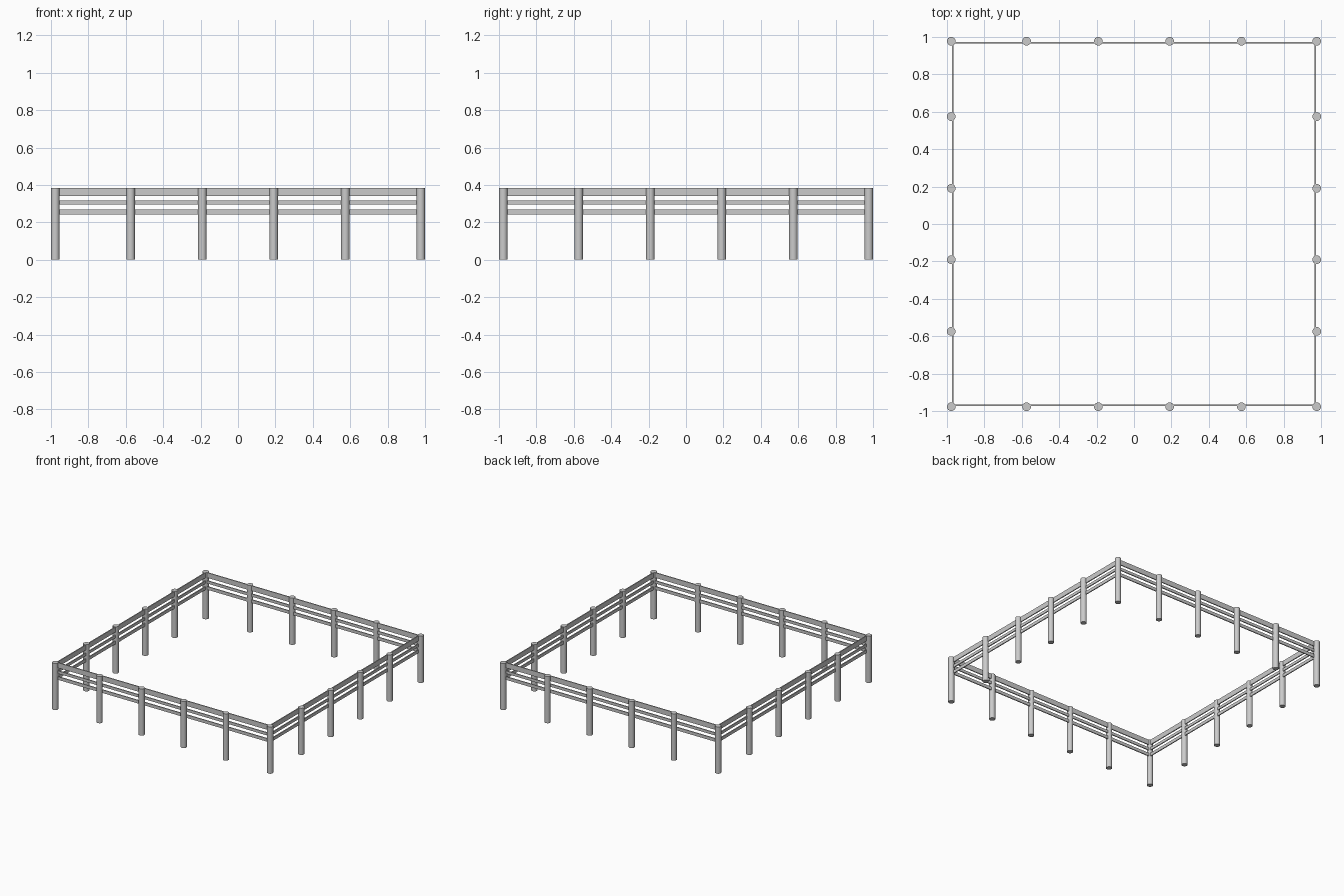
import bpy
from math import radians

cube = bpy.data.objects.get("Cube")
if cube:
    bpy.data.objects.remove(cube, do_unlink=True)

mat = bpy.data.materials.new("light grey")
mat.use_nodes = True
GREY = (0.6, 0.6, 0.6, 1)
mat.diffuse_color = GREY
mat.node_tree.nodes["Principled BSDF"].inputs["Base Color"].default_value = GREY

EDGE, RADIUS, HEIGHT = 0.977, 0.023, 0.384
RAIL_LINE, RAIL_THICK = 0.969, 0.008
STATIONS = (-EDGE, -0.574, -0.191, 0.191, 0.574, EDGE)
RAILS = {"top_rail": (0.341, 0.383), "middle_rail": (0.294, 0.317), "lower_rail": (0.243, 0.269)}


def add_post(x, y):
    bpy.ops.mesh.primitive_cylinder_add(vertices=24, radius=RADIUS, depth=HEIGHT,
                                        location=(x, y, HEIGHT / 2))
    post = bpy.context.object
    post.name = "fence_post"
    post.data.materials.append(mat)
    bpy.ops.object.shade_smooth_by_angle(angle=radians(40))


def add_board(name, location, size):
    bpy.ops.mesh.primitive_cube_add(size=1, location=location)
    board = bpy.context.object
    board.name = name
    board.scale = size
    bpy.ops.object.transform_apply(location=False, rotation=False, scale=True)
    board.data.materials.append(mat)


# Round posts around the square
for x in STATIONS:
    for y in STATIONS:
        if EDGE in (abs(x), abs(y)):
            add_post(x, y)

# Three thin boards on each side, just inside the post centres
length = 2 * RAIL_LINE + RAIL_THICK
for name, (low, high) in RAILS.items():
    z, tall = (low + high) / 2, high - low
    for side, front, flank in ((-1, "front_", "right_"), (1, "back_", "left_")):
        add_board(front + name, (0, side * RAIL_LINE, z), (length, RAIL_THICK, tall))
        add_board(flank + name, (side * RAIL_LINE, 0, z), (RAIL_THICK, length - 2 * RAIL_THICK, tall))
